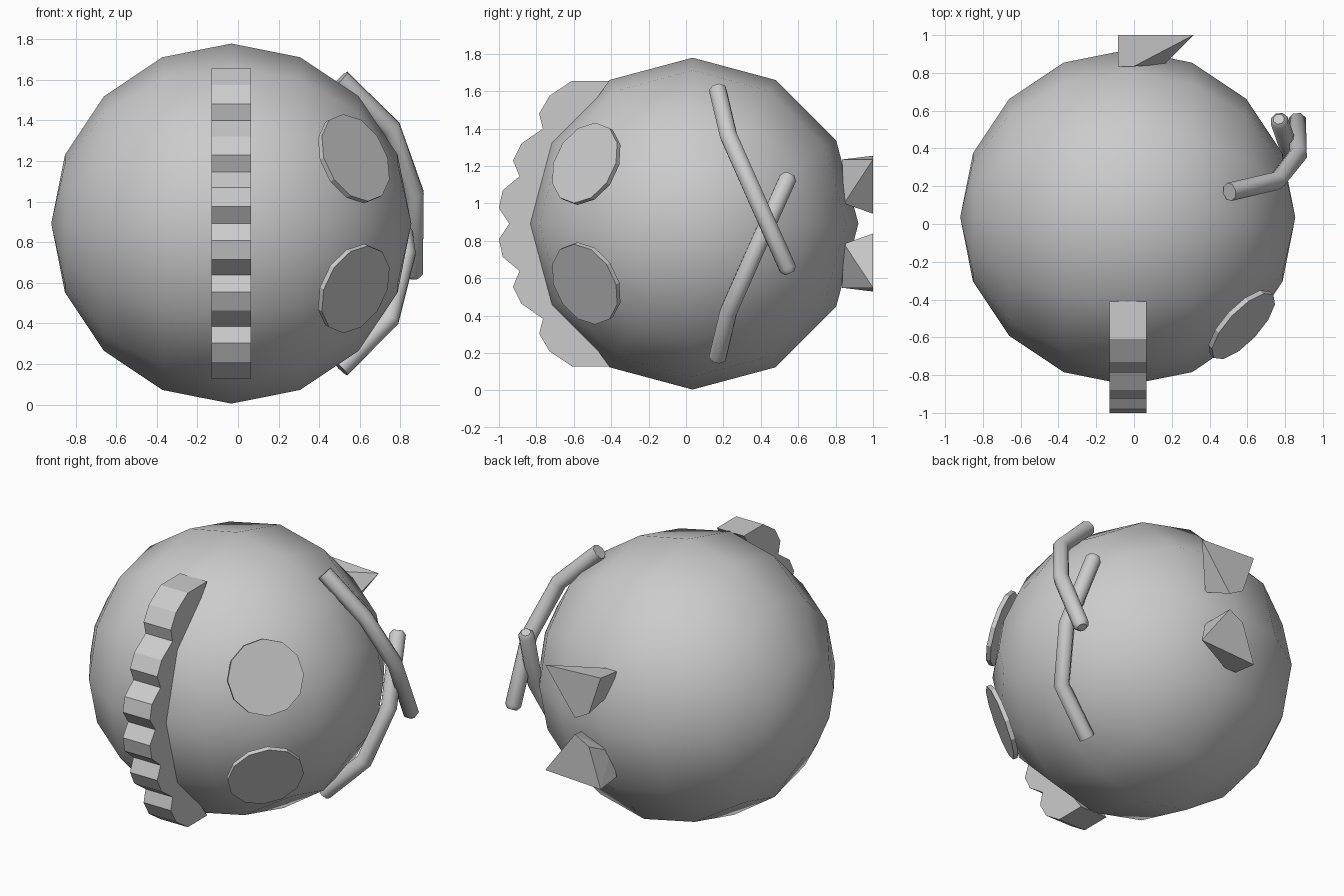
import bpy, bmesh, math
from mathutils import Vector

if "Cube" in bpy.data.objects:
    bpy.data.objects.remove(bpy.data.objects["Cube"])

C = Vector((-0.033, 0.035, 0.892))   # centre of the ball
R = 0.887


def mirror_z(p):
    return (p[0], p[1], 2 * C.z - p[2])


def mesh_object(name, bm):
    bmesh.ops.recalc_face_normals(bm, faces=bm.faces)
    me = bpy.data.meshes.new(name)
    bm.to_mesh(me)
    bm.free()
    ob = bpy.data.objects.new(name, me)
    bpy.context.collection.objects.link(ob)
    return ob


# Ball body, poles on the x axis
bpy.ops.mesh.primitive_uv_sphere_add(segments=12, ring_count=8, radius=R,
                                     location=C, rotation=(0, math.pi / 2, 0))
bpy.context.object.name = "body"
bpy.ops.object.shade_smooth()

# Scalloped crest: upper half profile in (y, z), mirrored downwards
half = [(-0.41, 1.655), (-0.61, 1.655), (-0.73, 1.575), (-0.785, 1.48),
        (-0.765, 1.40), (-0.88, 1.32), (-0.925, 1.23), (-0.89, 1.145),
        (-0.98, 1.07), (-1.0, 0.975)]
flip = lambda pts: [(y, 2 * C.z - z) for y, z in reversed(pts)]
inner = [(-0.72, 0.70), (-0.72, 1.08), (-0.58, 1.42)]
profile = half + [(-0.945, C.z)] + flip(half) + [(-0.58, 0.364)] + inner
bm = bmesh.new()
face = bm.faces.new([bm.verts.new((C.x - 0.098, y, z)) for y, z in profile])
ext = bmesh.ops.extrude_face_region(bm, geom=[face])
moved = [v for v in ext["geom"] if isinstance(v, bmesh.types.BMVert)]
bmesh.ops.translate(bm, vec=(0.196, 0, 0), verts=moved)
mesh_object("crest", bm)

# Two thin discs on the front right
for name, side in (("upper_disc", 1), ("lower_disc", -1)):
    n = Vector((0.68, -0.64, 0.36 * side)).normalized()
    bpy.ops.mesh.primitive_cylinder_add(vertices=12, radius=0.23, depth=0.028,
                                        location=C + n * 0.888)
    ob = bpy.context.object
    ob.name = name
    ob.rotation_euler = n.to_track_quat('Z', 'Y').to_euler()


# Crossed bent rods on the right side
def rod(name, points):
    cu = bpy.data.curves.new(name, 'CURVE')
    cu.dimensions = '3D'
    cu.bevel_depth = 0.049
    cu.bevel_resolution = 2
    cu.use_fill_caps = True
    sp = cu.splines.new('POLY')
    sp.points.add(len(points))
    a, b = Vector(points[-2]), Vector(points[-1])
    tip = b + (b - a).normalized() * 0.025
    for pt, p in zip(sp.points, list(points) + [tip]):
        pt.co = (*p, 1)
    sp.points[-1].radius = 0.6
    ob = bpy.data.objects.new(name, cu)
    bpy.context.collection.objects.link(ob)
    bpy.ops.object.select_all(action='DESELECT')
    ob.select_set(True)
    bpy.context.view_layer.objects.active = ob
    bpy.ops.object.convert(target='MESH')
    bpy.ops.object.shade_smooth_by_angle(angle=math.radians(50))


rod("outer_rod", [(0.505, 0.17, 1.605), (0.757, 0.228, 1.36),
                  (0.87, 0.37, 1.04), (0.865, 0.545, 0.65)])
rod("inner_rod", [mirror_z(p) for p in
                  [(0.505, 0.17, 1.605), (0.75, 0.228, 1.36),
                   (0.83, 0.37, 1.04), (0.77, 0.545, 0.65)]])

# Faceted studs on the back, flaring outwards
stud = [(0.315, 1.0, 1.235), (-0.085, 1.0, 1.255), (0.0, 1.0, 1.0),
        (0.10, 1.0, 0.945), (-0.085, 0.835, 1.235), (0.0, 0.835, 1.235),
        (0.16, 0.845, 1.0), (-0.04, 0.83, 1.08)]
for name, pts in (("upper_stud", stud),
                  ("lower_stud", [mirror_z(p) for p in stud])):
    bm = bmesh.new()
    bmesh.ops.convex_hull(bm, input=[bm.verts.new(p) for p in pts])
    mesh_object(name, bm)
